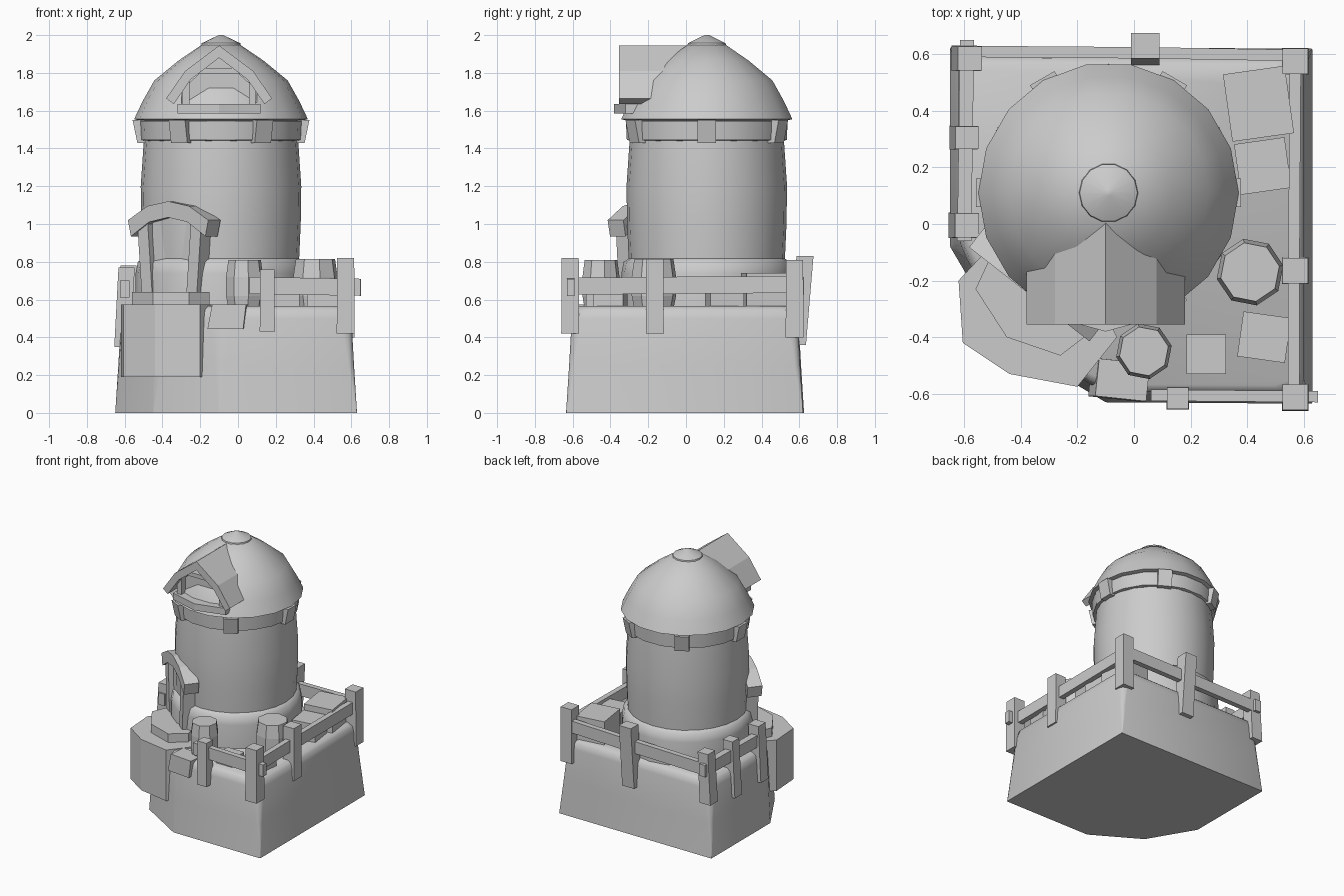
import bpy, bmesh
from math import sin, cos, pi, radians, hypot, atan2
from mathutils import Vector, Matrix

if "Cube" in bpy.data.objects:
    bpy.data.objects.remove(bpy.data.objects["Cube"])

stone = bpy.data.materials.new("plain_grey")
stone.use_nodes = True
GREY = (0.6, 0.6, 0.6, 1)
stone.diffuse_color = GREY
stone.node_tree.nodes["Principled BSDF"].inputs["Base Color"].default_value = GREY

TOWER = Vector((-0.09, 0.11, 0))
DOOR = Matrix.Translation(TOWER) @ Matrix.Rotation(radians(-38), 4, 'Z')


def loft(name, rings, matrix=Matrix(), smooth=0):
    """Skin a stack of equal-length rings and cap both ends."""
    bm = bmesh.new()
    rows = [[bm.verts.new(p) for p in ring] for ring in rings]
    n = len(rows[0])
    for a, b in zip(rows, rows[1:]):
        for i in range(n):
            j = (i + 1) % n
            bm.faces.new((a[i], a[j], b[j], b[i]))
    bm.faces.new(rows[0][::-1])
    bm.faces.new(rows[-1])
    bmesh.ops.recalc_face_normals(bm, faces=bm.faces)
    mesh = bpy.data.meshes.new(name)
    bm.to_mesh(mesh)
    bm.free()
    mesh.materials.append(stone)
    ob = bpy.data.objects.new(name, mesh)
    ob.matrix_world = matrix
    bpy.context.collection.objects.link(ob)
    if smooth:
        bpy.ops.object.select_all(action='DESELECT')
        ob.select_set(True)
        bpy.context.view_layer.objects.active = ob
        bpy.ops.object.shade_smooth_by_angle(angle=radians(smooth))
    return ob


def prism(name, outline, z0, z1, matrix=Matrix()):
    return loft(name, [[(x, y, z) for x, y in outline] for z in (z0, z1)], matrix)


def box(name, center, size, turn=0, lean=(0, 0), matrix=Matrix(), taper=1):
    sx, sy, sz = (s / 2 for s in size)
    rings = []
    for side, t in ((-1, 1), (1, taper)):
        dx, dy = lean[0] * side / 2, lean[1] * side / 2
        rings.append([(x * sx * t + dx, y * sy * t + dy, side * sz)
                      for x, y in ((-1, -1), (1, -1), (1, 1), (-1, 1))])
    place = Matrix.Translation(center) @ Matrix.Rotation(radians(turn), 4, 'Z')
    return loft(name, rings, matrix @ place)


def lathe(name, profile, sides, center, smooth=0, phase=0):
    rings = [[(r * cos(2 * pi * i / sides + phase), r * sin(2 * pi * i / sides + phase), z)
              for i in range(sides)] for r, z in profile]
    return loft(name, rings, Matrix.Translation(center), smooth)


def arch(name, outer, inner, y0, y1, matrix):
    """Mirrored bent strip, listed from the eave up to the ridge, run along y."""
    half = outer + [(0, outer[-1][1])] if outer[-1][0] else outer
    top = half + [(-x, z) for x, z in half[-2::-1]]
    under = inner + [(-x, z) for x, z in inner[-2::-1]]
    outline = top + under[::-1]
    return loft(name, [[(x, y, z) for x, z in outline] for y in (y0, y1)], matrix)


def rail(name, a, b, height=0.09, thick=0.04):
    a, b = Vector(a), Vector(b)
    d = b - a
    side = Vector((-d.y, d.x, 0)).normalized() * thick / 2
    up = Vector((0, 0, height / 2))
    return loft(name, [[p - side - up, p + side - up, p + side + up, p - side + up]
                       for p in (a, b)])


# Rocky base: clipped square whose corners soften toward the top
corners = [Vector(p) for p in ((0.63, -0.635), (0.63, 0.62), (-0.65, 0.625),
                               (-0.65, -0.08), (-0.45, -0.42), (-0.1, -0.63))]
rings = []
for z, scale, cut in ((0, 1, 0.004), (0.25, 0.975, 0.03), (0.5, 0.953, 0.06),
                      (0.545, 0.94, 0.07), (0.565, 0.9, 0.08)):
    ring = []
    for i, c in enumerate(corners):
        before = (corners[i - 1] - c).normalized()
        after = (corners[(i + 1) % len(corners)] - c).normalized()
        for p in (c + before * cut, c + (before + after) * cut * 0.27, c + after * cut):
            ring.append((p.x * scale, p.y * scale, z))
    rings.append(ring)
loft("base_rock", rings, smooth=50)

# Tower body, foot, collar and roof
lathe("tower_foot", [(0.455, 0.54), (0.452, 0.74), (0.44, 0.8), (0.40, 0.825)], 24, TOWER, 50)
lathe("tower_wall", [(0.413, 0.8), (0.422, 1.0), (0.425, 1.2), (0.408, 1.45), (0.40, 1.56)],
      24, TOWER, 40)
lathe("roof_collar", [(0.405, 1.44), (0.43, 1.445), (0.435, 1.545), (0.41, 1.55)], 18, TOWER, 40)
lathe("tower_roof", [(0.43, 1.548), (0.46, 1.555), (0.415, 1.65), (0.353, 1.76),
                     (0.225, 1.865), (0.1, 1.95)], 18, TOWER, 60)
lathe("roof_cap", [(0.08, 1.935), (0.105, 1.945), (0.102, 1.957), (0.012, 2.0)], 14, TOWER, 30)
for i in range(6):
    spin = Matrix.Translation(TOWER) @ Matrix.Rotation(i * pi / 3, 4, 'Z')
    box("collar_bracket", (0.433, 0, 1.49), (0.045, 0.1, 0.12), lean=(0.025, 0), matrix=spin)

# Dormer with gable roof, recessed wall, posts and sill
MID = Matrix.Translation((-0.1, 0, 0))
arch("dormer_roof", [(0.28, 1.665), (0.18, 1.81), (0, 1.945)],
     [(0.24, 1.635), (0.15, 1.765), (0, 1.88)], -0.355, 0.02, MID)
gable = [(-0.2, 1.61), (0.2, 1.61), (0.2, 1.71), (0, 1.89), (-0.2, 1.71)]
loft("dormer_wall", [[(x, y, z) for x, z in gable] for y in (-0.26, 0)], MID)
for s in (-1, 1):
    box("dormer_post", (s * 0.175, -0.28, 1.69), (0.035, 0.06, 0.16), matrix=MID)
box("dormer_beam", (0, -0.28, 1.81), (0.24, 0.06, 0.03), matrix=MID)
sill = [(-0.22, -0.32), (0, -0.38), (0.22, -0.32), (0.22, -0.25), (-0.22, -0.25)]
prism("dormer_sill", sill, 1.585, 1.635, MID)

# Landing and doorway on the clipped corner
prism("landing", [(-0.48, -0.05), (-0.62, -0.2), (-0.605, -0.42), (-0.44, -0.53),
                  (-0.2, -0.575), (-0.06, -0.4), (-0.2, -0.1)], 0.19, 0.575)
prism("door_step", [(-0.5, -0.1), (-0.56, -0.23), (-0.45, -0.40), (-0.26, -0.465),
                    (-0.15, -0.38), (-0.2, -0.1)], 0.56, 0.64)
arch("door_hood", [(0.27, 1.02), (0.14, 1.095), (0, 1.12)],
     [(0.25, 0.935), (0.13, 1.01), (0, 1.035)], -0.455, -0.35, DOOR)
for s in (-1, 1):
    box("door_jamb", (s * 0.165, -0.40, 0.82), (0.07, 0.09, 0.38), lean=(s * 0.03, 0), matrix=DOOR)
box("door_panel", (0, -0.38, 0.83), (0.28, 0.06, 0.40), matrix=DOOR)
box("lower_step", (-0.05, -0.55, 0.51), (0.19, 0.14, 0.13), turn=-6, lean=(0.02, 0), taper=0.95)

# Barrels and crates on the terrace
for x, y, r, top in ((0.035, -0.45, 0.1, 0.81), (0.41, -0.17, 0.12, 0.815)):
    lathe("barrel", [(r * 0.88, 0.55), (r, 0.62), (r, 0.72), (r * 0.88, top)], 8, (x, y, 0),
          phase=0.2)
for x, y, w, d, top, turn in ((0.255, -0.46, 0.14, 0.14, 0.63, 0), (0.46, -0.4, 0.17, 0.16, 0.64, -8),
                              (0.44, 0.425, 0.22, 0.24, 0.74, 8), (0.455, 0.205, 0.18, 0.18, 0.7, 8)):
    box("crate", (x, y, (top + 0.55) / 2), (w, d, top - 0.55), turn)

# Fence posts: x, y, bottom, top, width
for x, y, low, high, w in ((0.57, -0.613, 0.42, 0.82, 0.095), (0.155, -0.615, 0.43, 0.76, 0.08),
                           (0.57, -0.165, 0.42, 0.815, 0.095), (0.57, 0.575, 0.4, 0.81, 0.095),
                           (-0.59, 0.585, 0.4, 0.78, 0.09), (-0.6, 0.305, 0.35, 0.77, 0.085),
                           (-0.6, -0.005, 0.35, 0.77, 0.09)):
    out = -0.02 if x < 0 else 0
    box("fence_post", (x, y, (low + high) / 2), (w, w, high - low), lean=(-out, 0), taper=0.95)
box("back_post", (0.04, 0.61, 0.595), (0.1, 0.09, 0.47), lean=(0, 0.04))

# Fence rails
rail("front_rail", (0.06, -0.605, 0.675), (0.65, -0.61, 0.665))
rail("right_rail", (0.565, -0.62, 0.67), (0.565, -0.16, 0.675))
rail("right_rail", (0.565, -0.16, 0.675), (0.57, 0.6, 0.68))
rail("back_rail", (0.61, 0.595, 0.68), (0.04, 0.605, 0.67))
rail("back_rail", (0.04, 0.605, 0.67), (-0.62, 0.61, 0.66))
rail("left_rail", (-0.59, 0.65, 0.66), (-0.6, -0.06, 0.655), thick=0.05)
